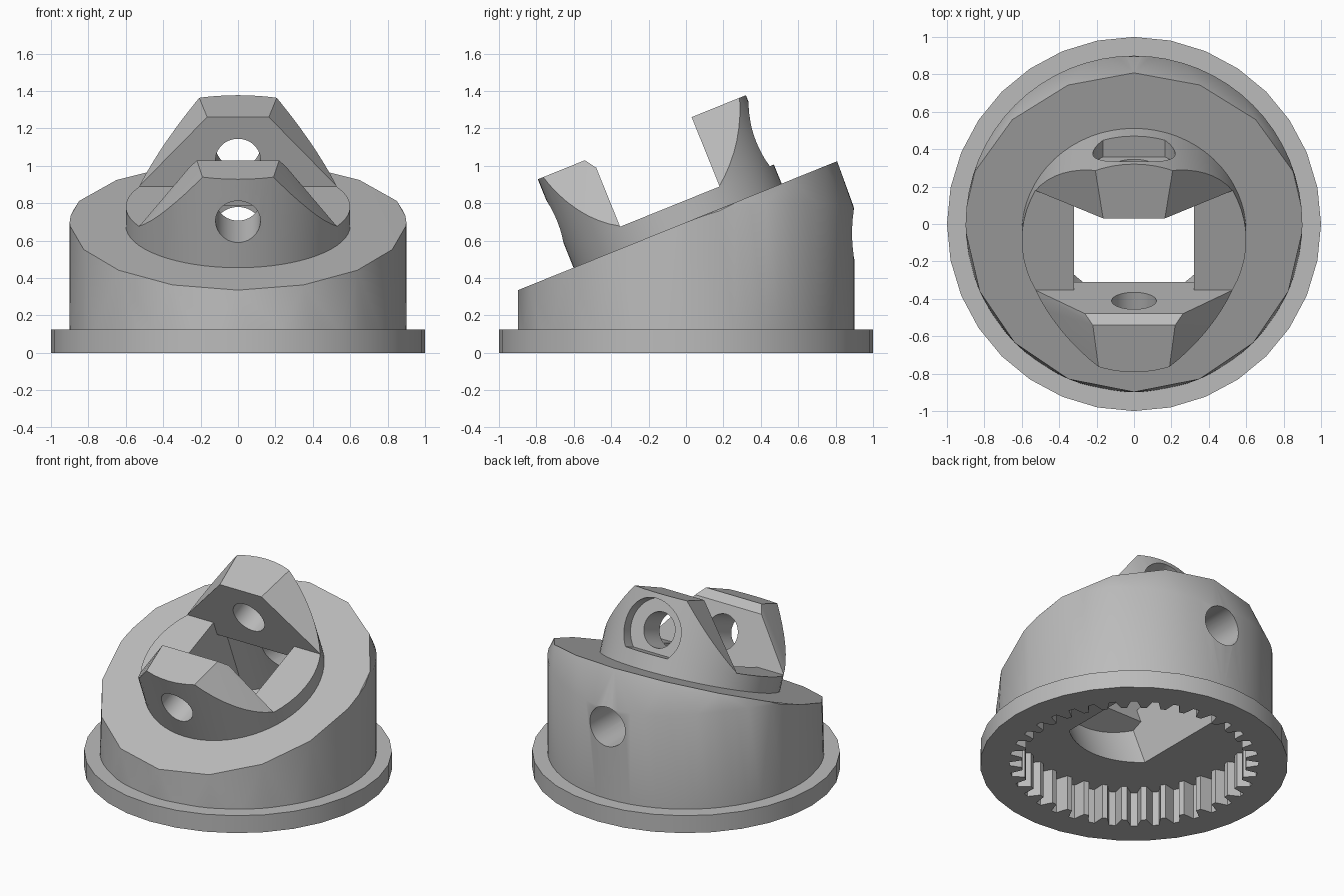
import bpy, bmesh
from math import sin, cos, tan, pi, radians
from mathutils import Matrix, Vector

if "Cube" in bpy.data.objects:
    bpy.data.objects.remove(bpy.data.objects["Cube"], do_unlink=True)

grey = bpy.data.materials.new("plain grey")
grey.use_nodes = True
COLOUR = (0.5, 0.5, 0.5, 1)
grey.diffuse_color = COLOUR
grey.node_tree.nodes["Principled BSDF"].inputs["Base Color"].default_value = COLOUR

# Frame of the slanted top: local y runs up the slope, local z is its normal
TILT = radians(22)
CENTRE = Vector((0, -0.045, 0.68))
SLOPE = Matrix.Translation(CENTRE) @ Matrix.Rotation(TILT, 4, "X")
FLAT = Matrix.Identity(4)


def finish(name, bm, frame=FLAT):
    bmesh.ops.transform(bm, matrix=frame, verts=bm.verts)
    bmesh.ops.recalc_face_normals(bm, faces=bm.faces)
    mesh = bpy.data.meshes.new(name)
    bm.to_mesh(mesh)
    bm.free()
    mesh.materials.append(grey)
    ob = bpy.data.objects.new(name, mesh)
    bpy.context.collection.objects.link(ob)
    return ob


def prism(name, outline, z0, z1, frame=FLAT):
    bm = bmesh.new()
    face = bm.faces.new([bm.verts.new((x, y, z0)) for x, y in outline])
    new = bmesh.ops.extrude_face_region(bm, geom=[face])["geom"]
    top = [v for v in new if isinstance(v, bmesh.types.BMVert)]
    bmesh.ops.translate(bm, verts=top, vec=(0, 0, z1 - z0))
    return finish(name, bm, frame)


def hull(name, points, frame=FLAT):
    bm = bmesh.new()
    for p in points:
        bm.verts.new(p)
    result = bmesh.ops.convex_hull(bm, input=bm.verts)
    spare = {v for v in result["geom_interior"] + result["geom_unused"]
             if isinstance(v, bmesh.types.BMVert)}
    bmesh.ops.delete(bm, geom=list(spare), context="VERTS")
    bmesh.ops.dissolve_limit(bm, angle_limit=0.01, verts=bm.verts, edges=bm.edges)
    return finish(name, bm, frame)


def circle(r, n=64):
    return [(r * sin(2 * pi * i / n), r * cos(2 * pi * i / n)) for i in range(n)]


def box(x, y):
    return [(-x, -y), (x, -y), (x, y), (-x, y)]


def bore(r, y0, y1, z, frame=FLAT):
    # Round cutter running along y
    turn = Matrix.Translation((0, 0, z)) @ Matrix.Rotation(-pi / 2, 4, "X")
    return prism("bore_cutter", circle(r, 40), y0, y1, frame @ turn)


def combine(ob, tool, operation="DIFFERENCE"):
    mod = ob.modifiers.new("cut", "BOOLEAN")
    mod.object, mod.operation, mod.solver = tool, operation, "EXACT"
    graph = bpy.context.evaluated_depsgraph_get()
    result = bpy.data.meshes.new_from_object(ob.evaluated_get(graph))
    ob.modifiers.clear()
    ob.data = result
    bpy.data.objects.remove(tool, do_unlink=True)


# Housing: round below, drawn in at the back to a sixteen-sided slanted top
points = [(x, y, 0.02) for x, y in circle(0.9)]
for x, y in circle(0.92, 16):
    p = SLOPE @ Vector((x, y, 0))
    p.xy *= min(1, 0.9 / p.xy.length)
    p.z = CENTRE.z + tan(TILT) * (p.y - CENTRE.y)
    points.append(p)
for x, y in circle(0.9):
    if y >= -0.001:
        drop = 0.29 * (y / 0.9) ** 2
        points.append((x, y, CENTRE.z + tan(TILT) * (y - CENTRE.y) - drop))
housing = hull("housing", points)
combine(housing, prism("flange", circle(1, 32), 0, 0.125), "UNION")

# Internal ring gear in the underside
TEETH = 36
gear = []
for i in range(TEETH):
    for step, r in ((-0.36, 0.73), (-0.15, 0.81), (0.15, 0.81), (0.36, 0.73)):
        a = 2 * pi * (i + step) / TEETH
        gear.append((r * cos(a), r * sin(a)))
combine(housing, prism("gear_cutter", gear, -0.1, 0.25))

# Cavity below the yoke, and the access hole at the back
cavity = prism("cavity_cutter", circle(0.49), -0.6, 0.1, SLOPE)
combine(cavity, prism("side_limits", box(0.32, 1), -1, 1, SLOPE), "INTERSECT")
combine(housing, cavity)
combine(housing, bore(0.14, 0.25, 1.2, 0.64))

# Yoke: slotted disc carrying two lugs
DISC_TOP, LUG_TOP, INNER = 0.11, 0.51, 0.287
disc = prism("yoke_disc", circle(0.6), 0, DISC_TOP, SLOPE)
combine(disc, prism("slot_cutter", box(0.32, INNER), -0.2, 0.3, SLOPE))


def lug(name, side, top_in, top_out, base_out, chamfer):
    # Sloping block trimmed to the round of the disc, with a pin hole
    pts = []
    for s in (-1, 1):
        pts += [(s * 0.53, side * INNER, DISC_TOP),
                (s * base_out, side * 0.65, DISC_TOP),
                (s * top_out, side * 0.65, LUG_TOP),
                (s * top_in, side * (INNER + chamfer * 0.7), LUG_TOP),
                (s * (top_in + chamfer * 0.7), side * INNER, LUG_TOP - chamfer)]
    ob = hull(name, pts, SLOPE)
    combine(ob, prism("round", circle(0.6), 0, 1, SLOPE), "INTERSECT")
    combine(ob, bore(0.12, -1, 1, 0.265, SLOPE))
    return ob


front_lug = lug("front_lug", -1, 0.22, 0.18, 0.49, 0.06)
back_lug = lug("back_lug", 1, 0.165, 0.22, 0.585, 0)
combine(back_lug, bore(0.22, 0.48, 1, 0.255, SLOPE))

# Smooth round walls, crisp edges
bpy.ops.object.select_all(action="DESELECT")
for ob in (housing, disc, front_lug, back_lug):
    ob.select_set(True)
bpy.context.view_layer.objects.active = housing
bpy.ops.object.shade_smooth_by_angle(angle=radians(28))
